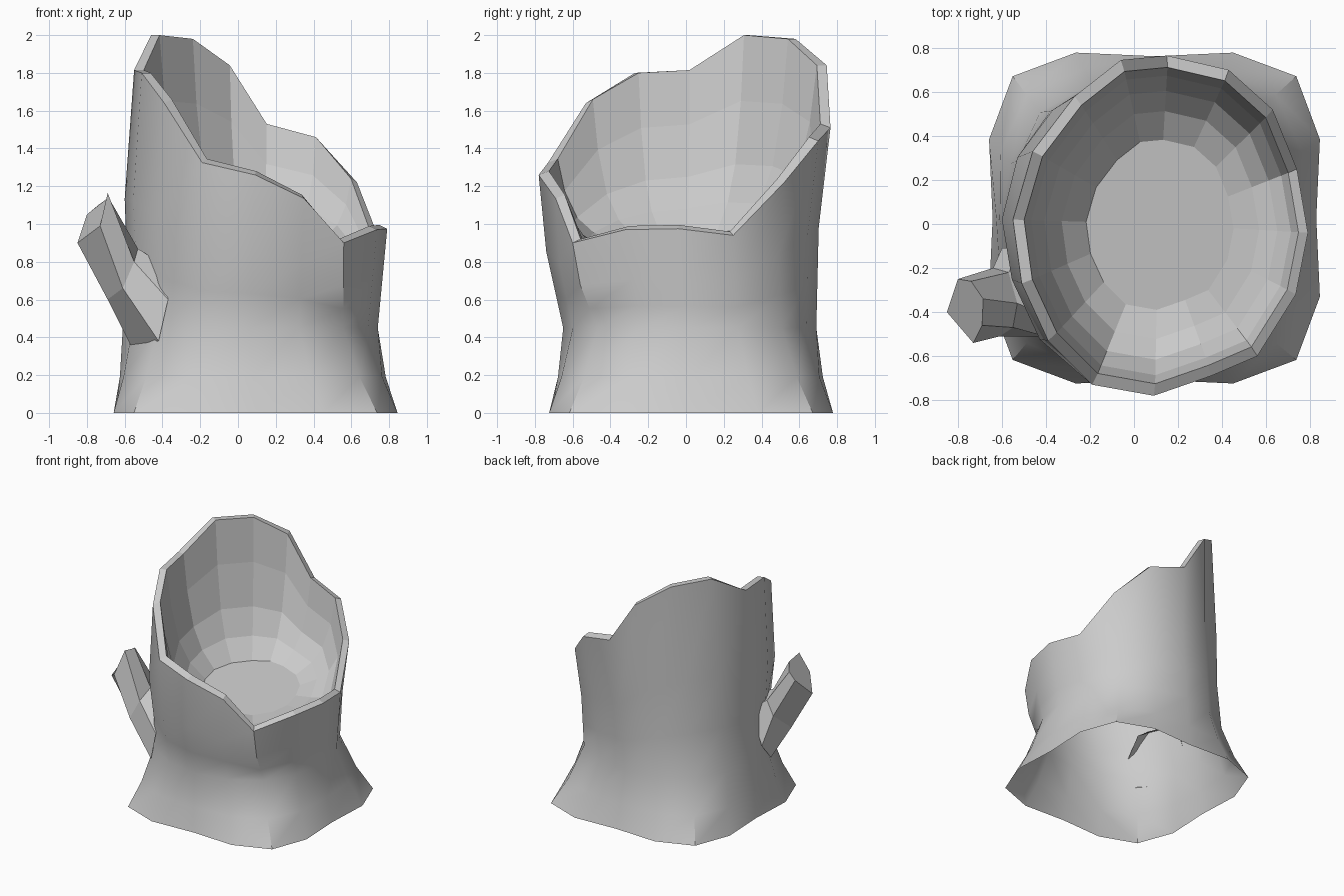
import bpy
from math import sin, cos, pi
from mathutils import Vector as V

if "Cube" in bpy.data.objects:
    bpy.data.objects.remove(bpy.data.objects["Cube"])

N = 16


def loft(name, rings, cap=False):
    """Skin a stack of equal-length closed rings; optionally cap the last one."""
    n = len(rings[0])
    verts = [p for r in rings for p in r]
    faces = [(k * n + i, k * n + (i + 1) % n, (k + 1) * n + (i + 1) % n, (k + 1) * n + i)
             for k in range(len(rings) - 1) for i in range(n)]
    if cap:
        faces.append(tuple(range((len(rings) - 1) * n, len(rings) * n)))
    me = bpy.data.meshes.new(name)
    me.from_pydata(verts, [], faces)
    ob = bpy.data.objects.new(name, me)
    bpy.context.collection.objects.link(ob)
    return ob


def smooth(ob, angle):
    bpy.ops.object.select_all(action='DESELECT')
    bpy.context.view_layer.objects.active = ob
    ob.select_set(True)
    bpy.ops.object.shade_smooth_by_angle(angle=angle)


def mix(a, b, t):
    return [p.lerp(q, t) for p, q in zip(a, b)]


def at_z(ring, z):
    return [V((p.x, p.y, z)) for p in ring]


# Jagged rim, counter-clockwise from the front
rim = [V(p) for p in (
    (.09, -.78, 1.26), (.35, -.69, 1.135), (.56, -.60, .90), (.735, -.32, .97),
    (.79, -.04, .975), (.74, .25, .94), (.63, .52, 1.22), (.43, .70, 1.44),
    (.15, .765, 1.51), (-.06, .745, 1.84), (-.27, .58, 1.98), (-.46, .33, 2.0),
    (-.55, .02, 1.815), (-.51, -.27, 1.80), (-.39, -.53, 1.64), (-.19, -.73, 1.325))]

# Squarish flared base and round waist
base_r = [.735, .832, .911, .832]
base, waist = [], []
for i in range(N):
    r = base_r[i % 4]
    a = -pi / 2 + (i // 4) * pi / 2 + (0, .444, pi / 4, pi / 2 - .444)[i % 4]
    base.append(V((.093 + r * cos(a), .027 + r * sin(a), 0)))
    b = -pi / 2 + i * 2 * pi / N
    k = 1.03 if i % 4 == 2 else 1
    waist.append(V((.065 + .675 * k * cos(b), .02 + .67 * k * sin(b), .45)))

# Outer bark: bulges slightly at the front and upper left
flare = at_z(mix(base, waist, .52), .19)
upper = []
for w, t in zip(waist, rim):
    p = w.lerp(t, .5)
    p.x -= .02 if p.x < -.3 else 0
    p.y -= .025 if abs(p.y) > .45 else 0
    upper.append(p)
lower = mix(waist, upper, .45)
for p in lower:
    p.x += .02 if p.x < -.3 else 0
bark = loft("stump_bark", [base, flare, waist, lower, upper, rim])
smooth(bark, .62)

# Hollow: rim lip, faceted bowl and tilted floor
rings = [rim]
for f, t in ((.93, 1), (.88, .65), (.79, .32), (.67, .13), (.5, 0)):
    ring = []
    for p in rim:
        x, y = .11 + (p.x - .105) * f, p.y * f
        floor = .91 - .14 * (x - .12) + .08 * y
        lip = .02 if t == 1 and p.z < 1.7 else 0
        ring.append(V((x, y, floor + lip + (p.z - floor) * t)))
    rings.append(ring)
loft("stump_hollow", rings, cap=True)

# Cut branch stub on the left
root = [(-.57, -.27, .36), (-.42, -.51, .38), (-.37, -.52, .60),
        (-.39, -.42, .78), (-.50, -.11, .80), (-.60, -.11, .52)]
mid = [(-.69, -.36, .60), (-.61, -.51, .66), (-.55, -.47, .80),
       (-.53, -.36, .87), (-.57, -.22, .84), (-.64, -.20, .74)]
tip = [(-.85, -.40, .90), (-.73, -.54, .99), (-.69, -.46, 1.165),
       (-.685, -.34, 1.14), (-.74, -.26, 1.10), (-.80, -.25, 1.05)]
loft("branch_stub", [root, mid, tip], cap=True)
